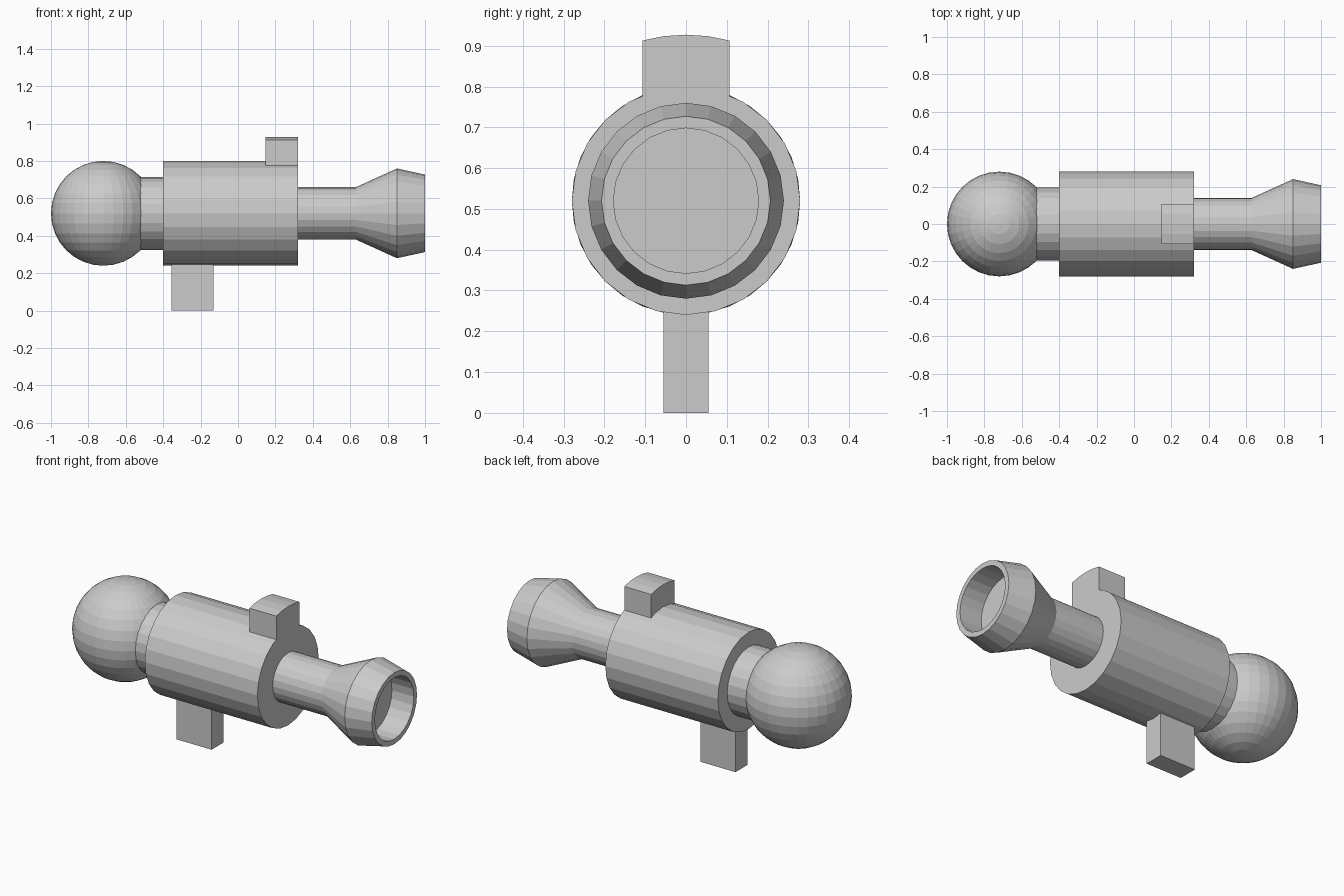
import bpy, bmesh, math
from mathutils import Matrix

if "Cube" in bpy.data.objects:
    bpy.data.objects.remove(bpy.data.objects["Cube"])

AXIS_Z = 0.52
SIDES = 24

grey = bpy.data.materials.new("plain grey")
grey.diffuse_color = (0.6, 0.6, 0.6, 1)
grey.use_nodes = True
grey.node_tree.nodes["Principled BSDF"].inputs["Base Color"].default_value = grey.diffuse_color


def finish(bm, name):
    bmesh.ops.recalc_face_normals(bm, faces=bm.faces[:])
    mesh = bpy.data.meshes.new(name)
    bm.to_mesh(mesh)
    bm.free()
    mesh.materials.append(grey)
    obj = bpy.data.objects.new(name, mesh)
    bpy.context.collection.objects.link(obj)
    return obj


def lathe(name, profile):
    """Turn (x, radius) points around the long axis, capping both ends."""
    bm = bmesh.new()
    rings = []
    for x, r in profile:
        angles = [2 * math.pi * i / SIDES for i in range(SIDES)]
        rings.append([bm.verts.new((x, r * math.sin(a), AXIS_Z + r * math.cos(a)))
                      for a in angles])
    for a, b in zip(rings, rings[1:]):
        for i in range(SIDES):
            j = (i + 1) % SIDES
            bm.faces.new((a[i], a[j], b[j], b[i]))
    bm.faces.new(rings[0])
    bm.faces.new(rings[-1])
    return finish(bm, name)


def prism(name, outline, x0, x1):
    """Extrude a (y, z) outline along x."""
    bm = bmesh.new()
    face = bm.faces.new([bm.verts.new((x0, y, z)) for y, z in outline])
    ext = bmesh.ops.extrude_face_region(bm, geom=[face])
    moved = [v for v in ext["geom"] if isinstance(v, bmesh.types.BMVert)]
    bmesh.ops.translate(bm, verts=moved, vec=(x1 - x0, 0, 0))
    return finish(bm, name)


# Round end ball
bm = bmesh.new()
bmesh.ops.create_uvsphere(bm, u_segments=32, v_segments=16, radius=0.28,
                          matrix=Matrix.Translation((-0.72, 0, AXIS_Z)))
finish(bm, "end_ball")

# Neck, main barrel, and flared shaft with a hollow mouth
lathe("neck", [(-0.53, 0.195), (-0.39, 0.195)])
lathe("barrel", [(-0.40, 0.28), (0.32, 0.28)])
lathe("flared_shaft", [(0.31, 0.14), (0.63, 0.14), (0.85, 0.24),
                       (1.0, 0.207), (1.0, 0.178), (0.86, 0.178)])

# Top lug with a curved crown
half, crown = 0.107, 0.407
spread = math.asin(half / crown)
arc = [(crown * math.sin(spread * t / 2), AXIS_Z + crown * math.cos(spread * t / 2))
       for t in range(-2, 3)]
prism("top_lug", [(-half, 0.74)] + arc + [(half, 0.74)], 0.148, 0.32)

# Bottom post
prism("bottom_post", [(-0.055, 0), (0.055, 0), (0.055, 0.27), (-0.055, 0.27)],
      -0.355, -0.13)
